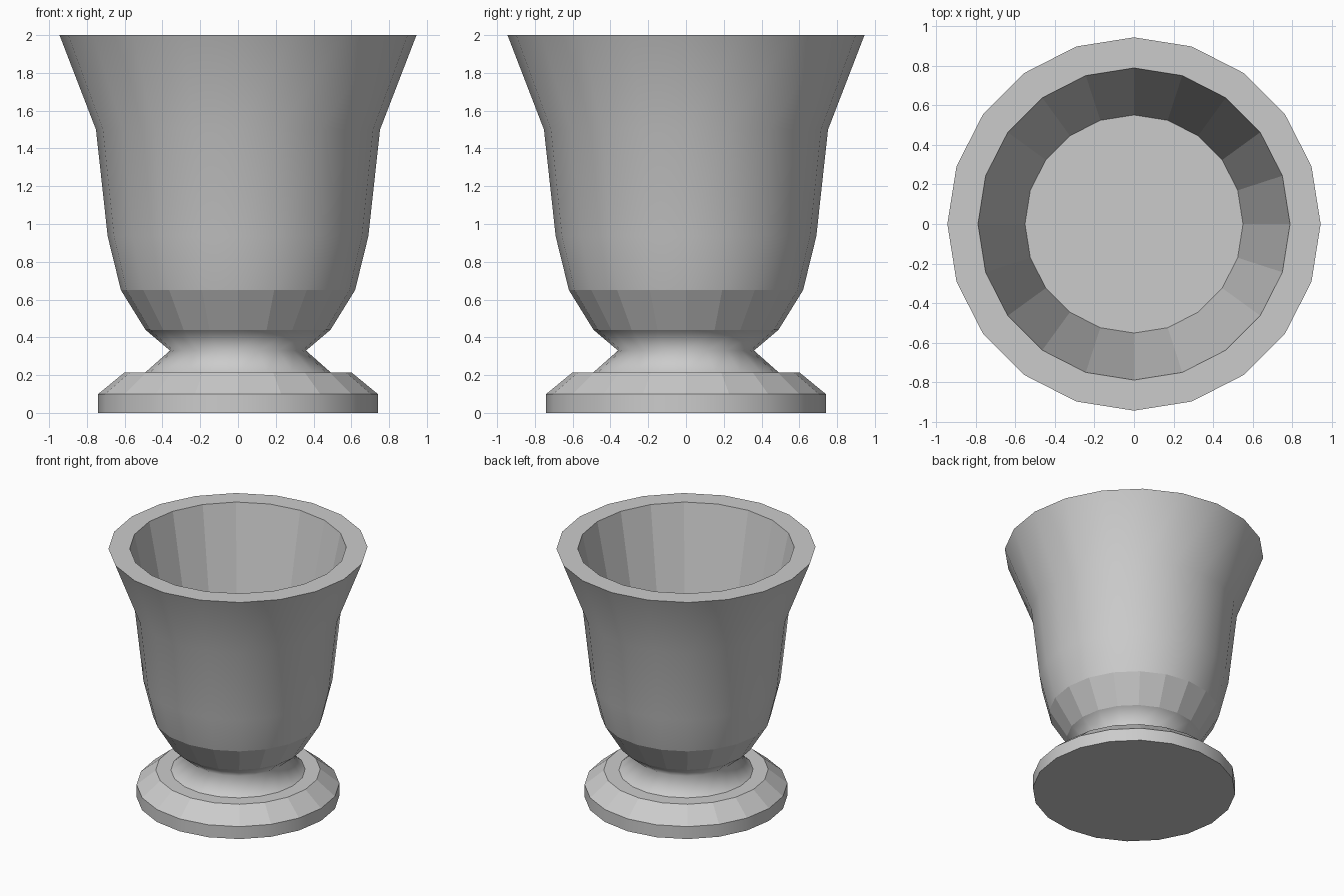
import bpy
import bmesh
from math import cos, sin, tau

SIDES = 20

cube = bpy.data.objects.get("Cube")
if cube:
    bpy.data.objects.remove(cube, do_unlink=True)

# Single stone colour
stone = bpy.data.materials.new("grey_stone")
stone.use_nodes = True
colour = (0.6, 0.6, 0.6, 1)
stone.diffuse_color = colour
stone.node_tree.nodes["Principled BSDF"].inputs["Base Color"].default_value = colour


def lathe(name, profile, smooth_bands, cap_start=False, cap_end=False):
    """Turn (radius, height) points about z; listed bands are shaded smooth."""
    bm = bmesh.new()
    rings = [[bm.verts.new((r * cos(tau * i / SIDES), r * sin(tau * i / SIDES), z))
              for i in range(SIDES)] for r, z in profile]
    for band, (low, high) in enumerate(zip(rings, rings[1:])):
        for i in range(SIDES):
            j = (i + 1) % SIDES
            face = bm.faces.new((low[i], low[j], high[j], high[i]))
            face.smooth = band in smooth_bands
    if cap_start:
        bm.faces.new(rings[0][::-1])
    if cap_end:
        bm.faces.new(rings[-1])
    mesh = bpy.data.meshes.new(name)
    bm.to_mesh(mesh)
    bm.free()
    mesh.materials.append(stone)
    obj = bpy.data.objects.new(name, mesh)
    bpy.context.collection.objects.link(obj)
    return obj


# Foot: upright edge, chamfer and flat ledge
lathe("foot", [(0.74, 0), (0.74, 0.1), (0.6, 0.215), (0.49, 0.215)], {0}, cap_start=True)

# Waisted stem
lathe("stem", [(0.49, 0.215), (0.36, 0.33), (0.49, 0.44)], {0, 1})

# Bowl: faceted underside, smooth flared wall, flat rim, faceted hollow
lathe("bowl",
      [(0.49, 0.44), (0.62, 0.65), (0.69, 0.935), (0.752, 1.5), (0.945, 2),
       (0.79, 2), (0.552, 0.85)],
      {1, 2, 3}, cap_end=True)
